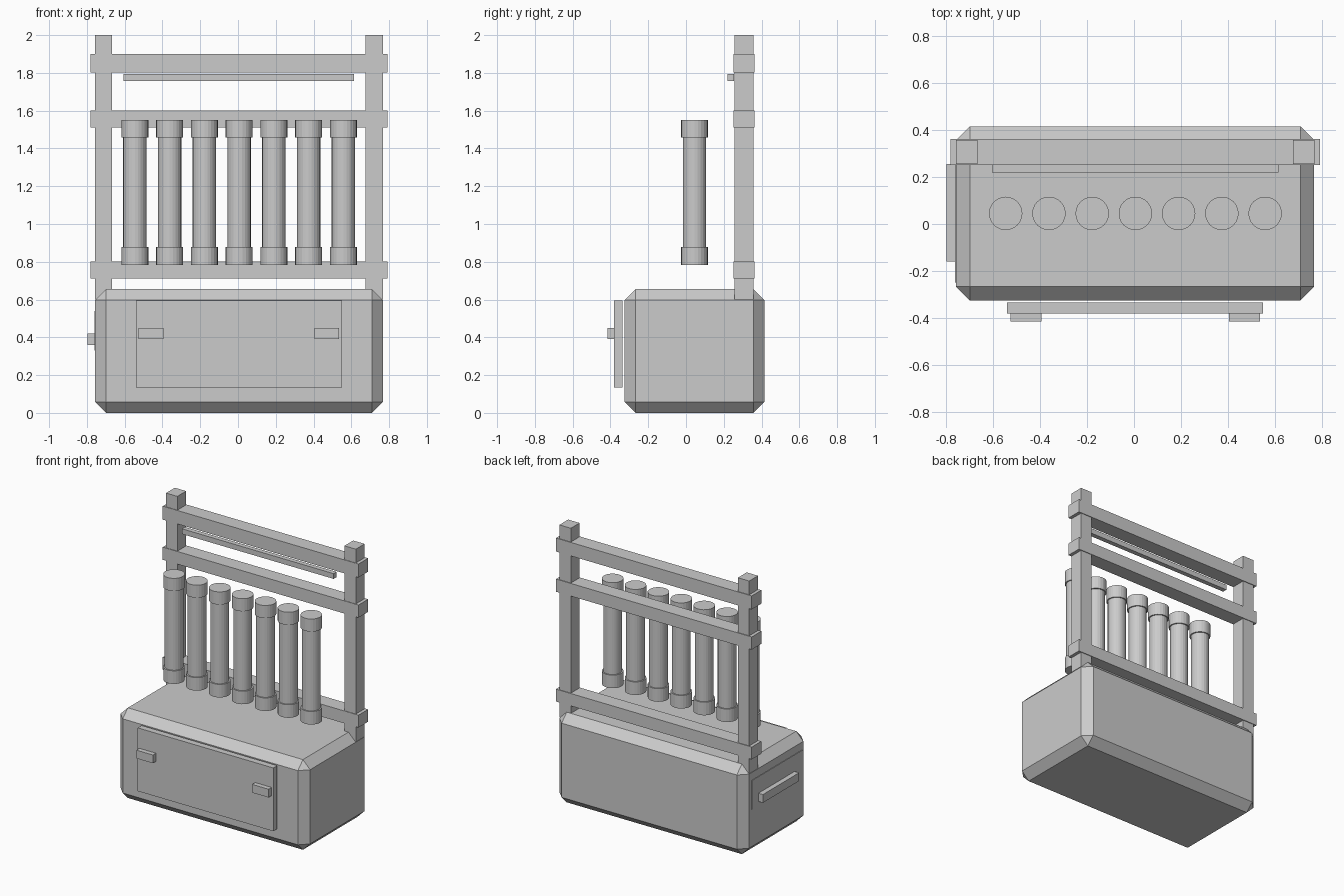
import bpy
import bmesh

default = bpy.data.objects.get("Cube")
if default:
    bpy.data.objects.remove(default, do_unlink=True)

grey = bpy.data.materials.new("plain grey")
grey.use_nodes = True
GREY = (0.6, 0.6, 0.6, 1)
grey.diffuse_color = GREY
grey.node_tree.nodes["Principled BSDF"].inputs["Base Color"].default_value = GREY


def finish(name, bm):
    mesh = bpy.data.meshes.new(name)
    bm.to_mesh(mesh)
    bm.free()
    mesh.materials.append(grey)
    obj = bpy.data.objects.new(name, mesh)
    bpy.context.collection.objects.link(obj)
    return obj


def box(name, xs, ys, zs, chamfer=0):
    """Box between the given limits, with optional flat chamfers."""
    bm = bmesh.new()
    bmesh.ops.create_cube(bm, size=1)
    for v in bm.verts:
        for axis, (low, high) in enumerate((xs, ys, zs)):
            v.co[axis] = high if v.co[axis] > 0 else low
    if chamfer:
        bmesh.ops.bevel(bm, geom=bm.edges[:], offset=chamfer, segments=1,
                        affect='EDGES', profile=0.5)
    return finish(name, bm)


def cylinder(name, x, y, radius, low, high):
    bm = bmesh.new()
    bmesh.ops.create_cone(bm, cap_ends=True, segments=24, radius1=radius,
                          radius2=radius, depth=high - low)
    bmesh.ops.translate(bm, verts=bm.verts, vec=(x, y, (low + high) / 2))
    return finish(name, bm)


# Chamfered base cabinet
box("base_cabinet", (-0.757, 0.767), (-0.325, 0.415), (0, 0.655), 0.058)

# Front door with two grips
box("front_door", (-0.54, 0.55), (-0.38, -0.335), (0.135, 0.595))
for side, x in (("right", -0.46), ("left", 0.47)):
    box(f"door_grip_{side}", (x - 0.066, x + 0.066), (-0.415, -0.38), (0.39, 0.45))

# Side panel and its long handle
box("side_panel", (-0.761, -0.75), (-0.25, 0.33), (0.33, 0.54))
box("side_handle", (-0.797, -0.755), (-0.16, 0.255), (0.36, 0.42))

# Rear frame: two posts and three rails
for side, xs in (("right", (-0.758, -0.667)), ("left", (0.676, 0.768))):
    box(f"post_{side}", xs, (0.256, 0.357), (0.6, 2.0))
for name, zs in (("lower", (0.712, 0.802)), ("middle", (1.51, 1.602)), ("upper", (1.802, 1.9))):
    box(f"{name}_rail", (-0.782, 0.792), (0.252, 0.362), zs)
box("thin_rail", (-0.605, 0.615), (0.22, 0.254), (1.757, 1.795))

# Row of capped tubes
for i in range(7):
    x = -0.546 + i * 0.184
    cylinder(f"tube_{i + 1}", x, 0.045, 0.062, 0.79, 1.54)
    cylinder(f"tube_lower_cap_{i + 1}", x, 0.045, 0.071, 0.783, 0.878)
    cylinder(f"tube_upper_cap_{i + 1}", x, 0.045, 0.071, 1.458, 1.55)
